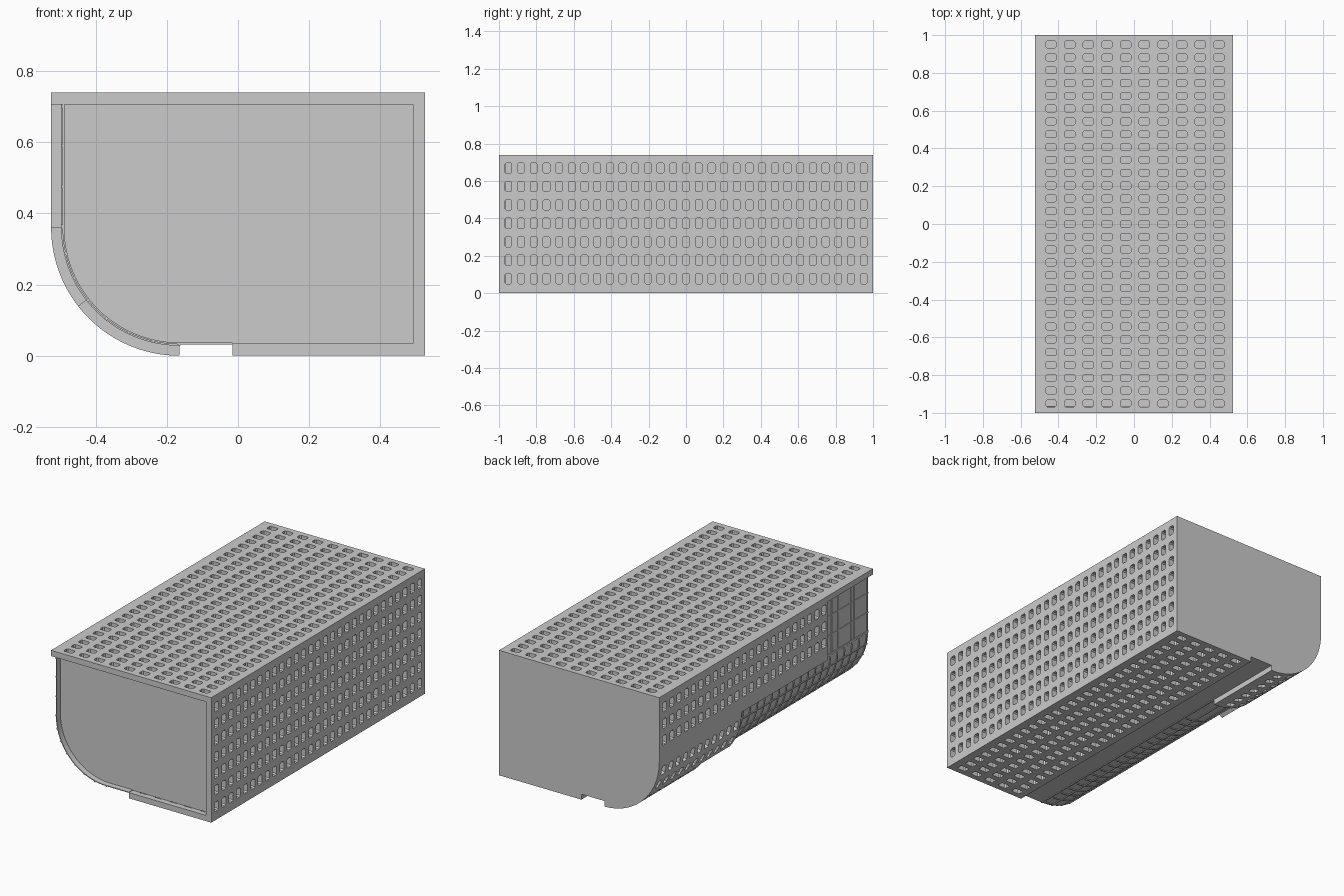
import bpy, bmesh
from math import sin, cos, pi, radians

if "Cube" in bpy.data.objects:
    bpy.data.objects.remove(bpy.data.objects["Cube"])

W, H, T = 0.525, 0.74, 0.034          # half width, height, shell thickness
CX, CZ, R = -0.165, 0.36, 0.36        # rounded lower-left corner
HOLE_S, HOLE_L, CH = 0.018, 0.028, 0.007
YS = [-0.95 + 1.9 * i / 28 for i in range(29)]


def finish(name, bm):
    bmesh.ops.recalc_face_normals(bm, faces=bm.faces)
    me = bpy.data.meshes.new(name)
    bm.to_mesh(me)
    bm.free()
    ob = bpy.data.objects.new(name, me)
    bpy.context.collection.objects.link(ob)
    return ob


def breaks(lo, hi, centres, half, extra=()):
    """Grid lines along one direction, each tagged hole interval gets 4 lines."""
    vals = [lo, hi]
    for c in centres:
        vals += [c - half, c - half + CH, c + half - CH, c + half]
    for e in extra:
        if lo < e < hi and all(abs(e - v) > 1e-4 for v in vals):
            vals.append(e)
    return sorted(vals)


def part(a, b, centres, half):
    """0 solid, 1 hole start, 2 hole middle, 3 hole end for the strip a..b."""
    m = (a + b) / 2
    for c in centres:
        if abs(m - c) < half:
            return 1 if m < c - half + CH else 3 if m > c + half - CH else 2
    return 0


def perforated(name, pos, y0, y1, v0, v1, rows, extra=()):
    """Panel with rounded through holes; pos(y, v, depth) maps to space."""
    cols = [y for y in YS if y - HOLE_S > y0 + 0.005 and y + HOLE_S < y1 - 0.005]
    us, vs = breaks(y0, y1, cols, HOLE_S), breaks(v0, v1, rows, HOLE_L, extra)
    faces = []
    for i in range(len(us) - 1):
        pu = part(us[i], us[i + 1], cols, HOLE_S)
        for j in range(len(vs) - 1):
            pv = part(vs[j], vs[j + 1], rows, HOLE_L)
            q = [(i, j), (i + 1, j), (i + 1, j + 1), (i, j + 1)]
            if pu and pv:
                if pu == 2 or pv == 2:
                    continue
                # corner triangle opposite the hole centre
                drop = {(1, 1): 2, (3, 1): 3, (3, 3): 0, (1, 3): 1}.get((pu, pv))
                if drop is None:
                    continue
                q.pop(drop)
            faces.append(q)
    bm = bmesh.new()
    cache = {}

    def vert(k, d):
        if (k, d) not in cache:
            cache[k, d] = bm.verts.new(pos(us[k[0]], vs[k[1]], d))
        return cache[k, d]
    edges = {(f[k - 1], f[k]) for f in faces for k in range(len(f))}
    for f in faces:
        bm.faces.new([vert(k, 0) for k in f])
        bm.faces.new([vert(k, T) for k in reversed(f)])
    for a, b in edges:
        if (b, a) not in edges:
            bm.faces.new([vert(b, 0), vert(a, 0), vert(a, T), vert(b, T)])
    return finish(name, bm)


def extrude_profile(name, pts, y0, y1):
    bm = bmesh.new()
    f = bm.faces.new([bm.verts.new((x, y0, z)) for x, z in pts])
    g = bmesh.ops.extrude_face_region(bm, geom=[f])
    vs = [e for e in g['geom'] if isinstance(e, bmesh.types.BMVert)]
    bmesh.ops.translate(bm, verts=vs, vec=(0, y1 - y0, 0))
    return finish(name, bm)


def arc(r, a0=0, a1=90, n=32):
    """Points from the left wall (0 deg) down to the floor (90 deg)."""
    return [(CX - r * cos(radians(a0 + (a1 - a0) * i / n)),
             CZ - r * sin(radians(a0 + (a1 - a0) * i / n))) for i in range(n + 1)]


def box(name, lo, hi):
    return extrude_profile(name, [(lo[0], lo[2]), (hi[0], lo[2]),
                                  (hi[0], hi[2]), (lo[0], hi[2])], lo[1], hi[1])


# Inner body, recessed at the front, flush at the back
RI = R - T
body = [(W - T, H - T), (CX - RI, H - T)] + arc(RI) + [(W - T, T)]
extrude_profile("inner_body", body, -0.965, 1)

# Thin skin carrying on past the recessed front
skin = ([(CX - RI - 0.002, H - T)] + arc(RI + 0.002) + [(-0.015, T - 0.002)] +
        [(-0.015, T + 0.003)] + arc(RI - 0.003)[::-1] + [(CX - RI + 0.003, H - T)])
extrude_profile("left_skin", skin, -1, 1)

# Flat perforated panels
xs = [-0.439 + 0.0987 * i for i in range(10)]
zs = [0.078 + 0.0985 * i for i in range(7)]
perforated("top_panel", lambda y, v, d: (v, y, H - d), -1, 1, -W, W, xs)
perforated("right_panel", lambda y, v, d: (W - d, y, v), -1, 1, 0, H - T, zs)
perforated("bottom_panel", lambda y, v, d: (v, y, d), -1, 1, -0.015, W - T, xs[5:])
perforated("left_panel", lambda y, v, d: (-W + d, y, v), -0.58, 1, CZ, H - T, zs[4:])


# Curved perforated panels, v is the arc length
def on_arc(y, v, d):
    return (CX - (R - d) * cos(v / R), y, CZ - (R - d) * sin(v / R))


SPLIT, END = R * radians(38), R * pi / 2
fine = [END * i / 36 for i in range(37)]
perforated("upper_curve_panel", on_arc, 0.23, 1, 0, SPLIT, [0.07, 0.17], fine)
perforated("lower_curve_panel", on_arc, 0.5, 1, SPLIT, END, [0.285, 0.383, 0.481], fine)

# Glazing bars on the exposed curve
rb = RI + 0.006
for k in range(19):
    y = YS[0] + 0.0679 * k - 0.034
    extrude_profile("curve_rib", arc(rb, 0, 90, 18) + arc(RI, 0, 90, 18)[::-1], y - 0.004, y + 0.004)
for k in range(8):
    a = 90 * k / 7
    end = 0.23 if a < 38 else 0.5
    extrude_profile("curve_rail", arc(rb, a - 0.7, a + 0.7, 1) + arc(RI, a - 0.7, a + 0.7, 1)[::-1], -1, end)

# Front left window frame
xo, xi = -W + T - 0.006, -W + T
for y in (-0.99, -0.87, -0.84, -0.72, -0.66, -0.59):
    box("window_post", (xo, y - 0.005, CZ), (xi, y + 0.005, H - T))
for z in (CZ + 0.004, 0.475, 0.59, H - T - 0.006):
    box("window_rail", (xo, -1, z - 0.004), (xi, -0.58, z + 0.004))
